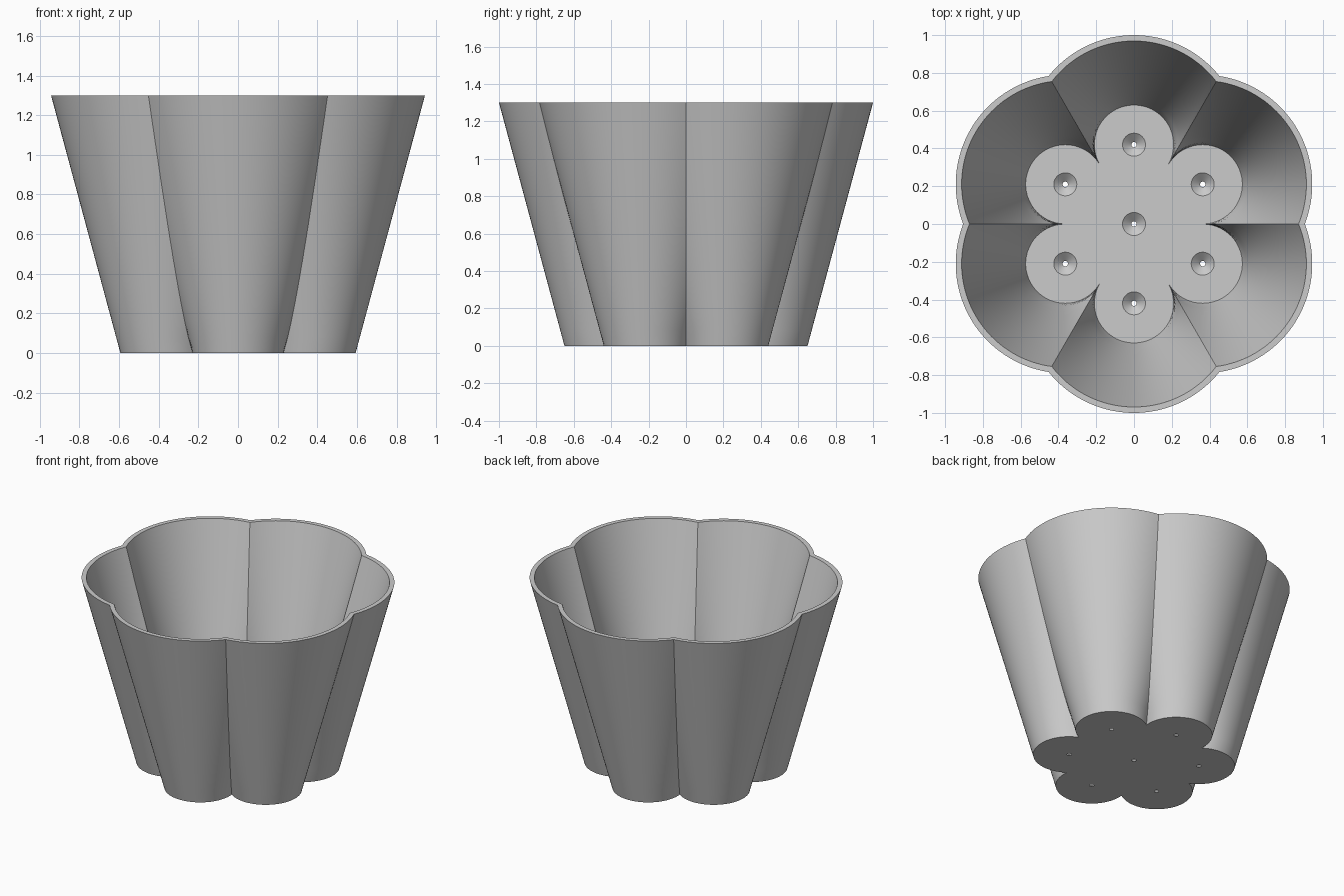
import bpy, bmesh
from math import sin, cos, asin, pi, radians

if "Cube" in bpy.data.objects:
    bpy.data.objects.remove(bpy.data.objects["Cube"], do_unlink=True)

LOBES, STEPS, LEVELS = 6, 36, 16
OFFSET = 0.42                 # distance of each lobe axis from the centre
HEIGHT, FLOOR, WALL = 1.3, 0.04, 0.031
R_FOOT, R_RIM = 0.23, 0.58    # lobe radius at foot and rim

bm = bmesh.new()


def lobe_radius(z):
    return R_FOOT + (R_RIM - R_FOOT) * z / HEIGHT


def lobed_ring(r, z):
    """Outline of overlapping circles, running from cusp to cusp."""
    half = pi / LOBES + asin(min(1, OFFSET * sin(pi / LOBES) / r))
    verts = []
    for k in range(LOBES):
        axis = pi / 2 + k * 2 * pi / LOBES
        for i in range(STEPS):
            a = axis - half + 2 * half * i / STEPS
            verts.append(bm.verts.new((OFFSET * cos(axis) + r * cos(a),
                                       OFFSET * sin(axis) + r * sin(a), z)))
    return verts


def circle_ring(x, y, r, z, n=32):
    return [bm.verts.new((x + r * cos(2 * pi * i / n), y + r * sin(2 * pi * i / n), z))
            for i in range(n)]


def loft(a, b):
    n = len(a)
    for i in range(n):
        j = (i + 1) % n
        bm.faces.new((a[i], a[j], b[j], b[i]))


def fill(rings, up):
    """Flat sheet bounded by the first ring and pierced by the others."""
    edges = [bm.edges.get((r[i - 1], r[i])) for r in rings for i in range(len(r))]
    bmesh.ops.triangle_fill(bm, edges=edges, normal=(0, 0, up))


# Outer wall going up, then inner wall coming down
rings = []
for i in range(LEVELS + 1):
    z = HEIGHT * i / LEVELS
    rings.append(lobed_ring(lobe_radius(z), z))
for i in range(LEVELS + 1):
    z = HEIGHT + (FLOOR - HEIGHT) * i / LEVELS
    rings.append(lobed_ring(lobe_radius(z) - WALL, z))
for a, b in zip(rings, rings[1:]):
    loft(a, b)

# Funnel-shaped drain holes: one in the centre, one in each lobe
centres = [(0, 0)] + [(OFFSET * sin(k * 2 * pi / LOBES), OFFSET * cos(k * 2 * pi / LOBES))
                      for k in range(LOBES)]
tops, bottoms = [], []
for x, y in centres:
    tops.append(circle_ring(x, y, 0.061, FLOOR))
    bottoms.append(circle_ring(x, y, 0.014, 0))
    loft(tops[-1], bottoms[-1])

# Floor and underside
fill([rings[-1]] + tops, 1)
fill([rings[0]] + bottoms, -1)
bmesh.ops.recalc_face_normals(bm, faces=bm.faces)

mesh = bpy.data.meshes.new("flower_pot")
bm.to_mesh(mesh)
bm.free()
pot = bpy.data.objects.new("flower_pot", mesh)
bpy.context.collection.objects.link(pot)

# Plain grey material
grey = bpy.data.materials.new("light grey")
grey.use_nodes = True
colour = (0.6, 0.6, 0.6, 1)
grey.diffuse_color = colour
grey.node_tree.nodes["Principled BSDF"].inputs["Base Color"].default_value = colour
mesh.materials.append(grey)

bpy.ops.object.select_all(action="DESELECT")
pot.select_set(True)
bpy.context.view_layer.objects.active = pot
bpy.ops.object.shade_smooth_by_angle(angle=radians(30))
